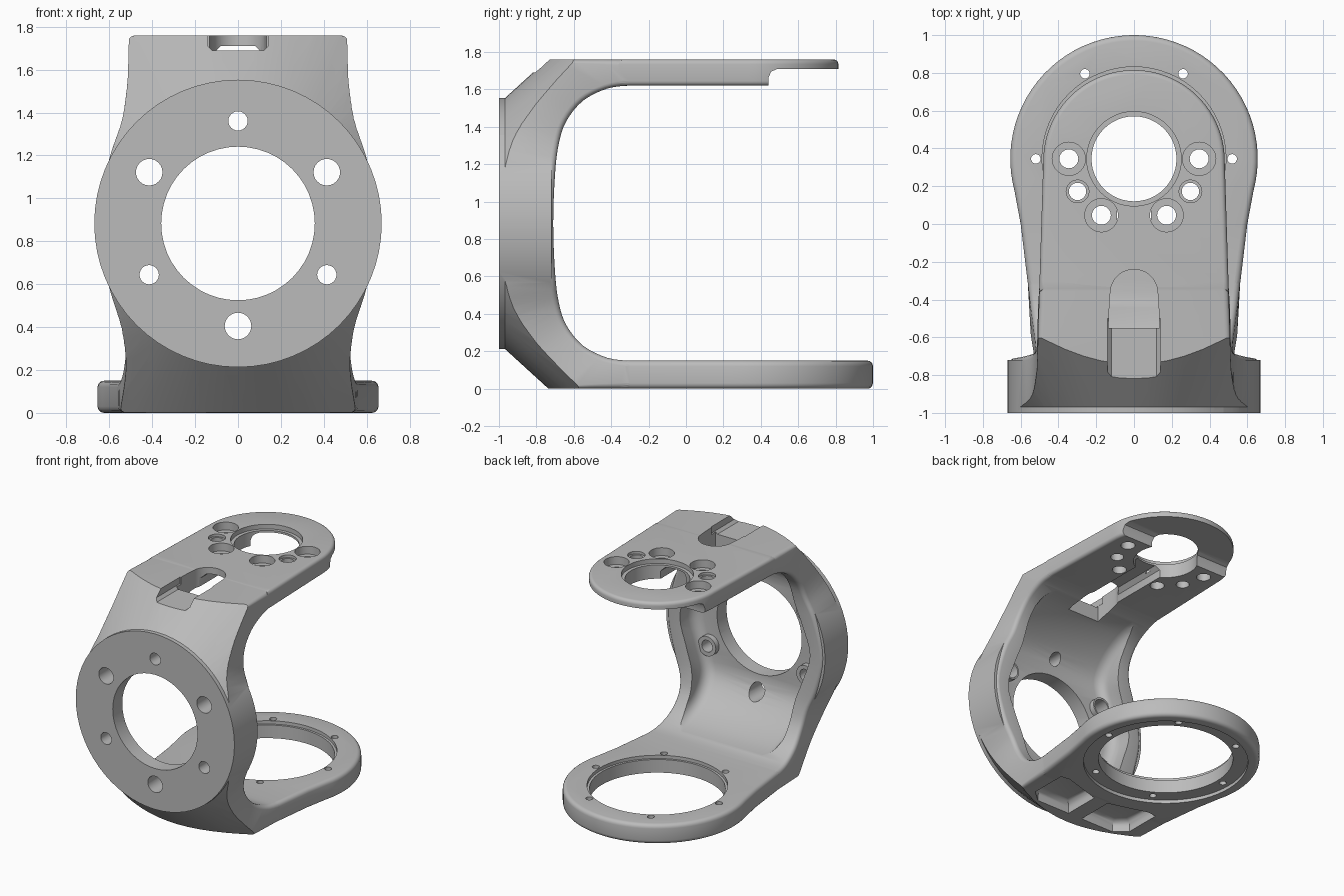
import bpy, bmesh, math
from mathutils import Vector

cube = bpy.data.objects.get("Cube")
if cube:
    bpy.data.objects.remove(cube, do_unlink=True)

metal = bpy.data.materials.new("grey_metal")
metal.use_nodes = True
GREY = (0.5, 0.5, 0.5, 1)
metal.diffuse_color = GREY
metal.node_tree.nodes["Principled BSDF"].inputs["Base Color"].default_value = GREY

TOP, RING_Y, DISC_Z = 1.76, 0.345, 0.883
QUARTER = [math.pi / 2 * k / 4 for k in range(5)]


def make(name, bm):
    bmesh.ops.recalc_face_normals(bm, faces=bm.faces)
    mesh = bpy.data.meshes.new(name)
    bm.to_mesh(mesh)
    bm.free()
    mesh.materials.append(metal)
    ob = bpy.data.objects.new(name, mesh)
    bpy.context.collection.objects.link(ob)
    return ob


def skin(name, bm, rings):
    """Join rings of vertices into a closed solid."""
    bm.faces.new(rings[0])
    bm.faces.new(rings[-1])
    for a, b in zip(rings, rings[1:]):
        for i in range(len(a)):
            j = (i + 1) % len(a)
            bm.faces.new((a[i], a[j], b[j], b[i]))
    return make(name, bm)


def inset(pts, d):
    """Move a counter-clockwise outline inwards by d."""
    out = []
    for i, p in enumerate(pts):
        p, a, b = Vector(p), Vector(pts[i - 1]), Vector(pts[(i + 1) % len(pts)])
        u, v = (p - a).normalized(), (b - p).normalized()
        m = Vector((-u.y - v.y, u.x + v.x)).normalized()
        out.append(p + m * d / max(0.5, m.dot(Vector((-u.y, u.x)))))
    return out


def layered(name, pts, axis, layers):
    """Stack outlines along an axis; layers are (height, inset) pairs."""
    place = {"x": lambda a, b, h: (h, a, b),
             "y": lambda a, b, h: (a, h, b),
             "z": lambda a, b, h: (a, b, h)}[axis]
    bm = bmesh.new()
    return skin(name, bm, [[bm.verts.new(place(a, b, h)) for a, b in inset(pts, d)]
                           for h, d in layers])


def prism(name, pts, axis, lo, hi, r=0.0):
    """Extruded outline with optional rounded rims of radius r."""
    rim = [(r * (1 - math.cos(t)), r * (1 - math.sin(t))) for t in QUARTER] if r else [(0, 0)]
    return layered(name, pts, axis,
                   [(lo + h, d) for h, d in rim] + [(hi - h, d) for h, d in reversed(rim)])


def arc(cx, cy, r, start=0, end=360, n=48):
    steps = n if end - start == 360 else n - 1
    angles = [math.radians(start + (end - start) * i / steps) for i in range(n)]
    return [(cx + r * math.cos(a), cy + r * math.sin(a)) for a in angles]


def mirrored(points):
    return points + [(-x, y) for x, y in reversed(points)]


def smooth(rows, steps=4):
    """Catmull-Rom interpolation through rows of numbers."""
    out = []
    for i in range(len(rows) - 1):
        a, b, c, d = (rows[max(0, min(len(rows) - 1, k))] for k in range(i - 1, i + 3))
        for s in range(steps):
            t = s / steps
            out.append([0.5 * (2 * q + (r - p) * t + (2 * p - 5 * q + 4 * r - u) * t * t
                               + (3 * q - p - 3 * r + u) * t ** 3)
                        for p, q, r, u in zip(a, b, c, d)])
    return out + [rows[-1]]


def loft(name, rows, inner_r, outer_r):
    """Rows: inner y, inner z, outer y, outer z, half width."""
    bm = bmesh.new()
    rings = []
    for iy, iz, oy, oz, w in smooth(rows):
        inner = Vector((0, iy, iz))
        outer = Vector((0, max(oy, -1.03), min(max(oz, 0.001), TOP - 0.001)))
        depth, way = (outer - inner).length, (outer - inner).normalized()
        half = [(w - inner_r * (1 - math.sin(t)), inner_r * (1 - math.cos(t))) for t in QUARTER]
        half += [(w - outer_r * (1 - math.cos(t)), depth - outer_r * (1 - math.sin(t)))
                 for t in QUARTER]
        rings.append([bm.verts.new(inner + way * d + Vector((x, 0, 0))) for x, d in mirrored(half)])
    return skin(name, bm, rings)


def combine(target, tool, operation):
    mod = target.modifiers.new("combine", 'BOOLEAN')
    mod.operation, mod.solver, mod.object = operation, 'EXACT', tool
    bpy.context.view_layer.objects.active = target
    bpy.ops.object.modifier_apply(modifier=mod.name)
    bpy.data.objects.remove(tool, do_unlink=True)


# Curved back wall running from the lower arm to the upper arm
bracket = loft("bracket_body", [
    (-.30, .149, -.30, .00, .563), (-.42, .165, -.60, .00, .547), (-.55, .23, -.86, .00, .53),
    (-.64, .34, -1.03, .10, .522), (-.68, .46, -1.03, .36, .542), (-.70, .62, -1.03, .60, .605),
    (-.71, .883, -1.03, .883, .66), (-.70, 1.15, -1.03, 1.17, .605), (-.68, 1.31, -1.03, 1.40, .54),
    (-.64, 1.43, -1.03, 1.66, .517), (-.55, 1.54, -.86, 1.76, .511),
    (-.42, 1.605, -.60, 1.76, .508), (-.30, 1.621, -.30, 1.76, .499)], 0.03, 0.03)

# Conical chamfer that blends the wall into the round flange
combine(bracket, layered("chamfer", arc(0, DISC_Z, .669, n=64), "y",
                         [(-.9995, 0), (-.97, 0), (1.5, -2.25)]), 'INTERSECT')

# Round mounting flange and the two arms
combine(bracket, prism("flange", arc(0, DISC_Z, .67, n=64), "y", -1, -.72), 'UNION')
lower = mirrored([(.555, -.36), (.564, -.3), (.6, 0)] + arc(0, RING_Y, .655, -15, 88, 24))
combine(bracket, prism("lower_arm", lower, "z", 0, .15, .03), 'UNION')
upper = mirrored([(.502, -.36), (.5, -.3)] + arc(0, .335, .48, 0, 88, 22))
combine(bracket, prism("upper_arm", upper, "z", 1.62, TOP, .025), 'UNION')

# Hollow inside the wall
combine(bracket, loft("hollow", [
    (-.35, .30, -.36, .16, .42), (-.50, .40, -.55, .19, .42), (-.55, .50, -.74, .28, .42),
    (-.60, .58, -.87, .43, .44), (-.60, .70, -.885, .62, .49), (-.60, .883, -.885, .883, .55),
    (-.60, 1.07, -.885, 1.15, .49), (-.60, 1.19, -.87, 1.34, .44), (-.55, 1.27, -.74, 1.48, .42),
    (-.50, 1.37, -.55, 1.58, .42), (-.35, 1.47, -.36, 1.61, .42)], 0.02, 0.08), 'DIFFERENCE')

# Small bosses around the side holes
for x in (-.415, .415):
    for z in (DISC_Z - .24, DISC_Z + .24):
        combine(bracket, prism("boss", arc(x, z, .075, n=32), "y", -.93, -.845), 'UNION')


def cut(pts, axis, lo, hi, r=0.0):
    combine(bracket, prism("cutter", pts, axis, lo, hi, r), 'DIFFERENCE')


# Flange bore and six holes of alternating size
cut(arc(0, DISC_Z, .358), "y", -1.2, -.5)
for i in range(6):
    a = math.radians(90 + 60 * i)
    r = .062 if i in (1, 3, 5) else .045
    cut(arc(.478 * math.cos(a), DISC_Z + .478 * math.sin(a), r, n=24), "y", -1.2, -.66)

# Lower ring: bore, top lip, underside recess, screw holes
cut(arc(0, RING_Y, .47, n=64), "z", -.1, .3)
cut(arc(0, RING_Y, .487, n=64), "z", .125, .3)
cut(arc(0, RING_Y, .575, n=64), "z", -.1, .025)
for i in range(6):
    a = math.radians(60 * i)
    cut(arc(.52 * math.cos(a), RING_Y + .52 * math.sin(a), .025, n=20), "z", -.1, .3)

# Underside lightening pockets
pocket = [(.06, -.64), (.34, -.64), (.43, -.56), (.43, -.28), (.36, -.27), (.06, -.36)]
for outline in (pocket, [(-x, y) for x, y in reversed(pocket)]):
    cut(outline, "z", -.09, .085, .05)

# Upper arm: thinned tip, bore with lip, counterbored and plain holes
cut([(1.2, 1.5), (1.2, 1.71), (.49, 1.71), (.455, 1.695), (.44, 1.66), (.44, 1.5)], "x", -.8, .8)
cut(arc(0, RING_Y, .225), "z", 1.5, 1.9)
cut(arc(0, RING_Y, .25), "z", 1.725, 1.9)
for deg in (0, -30, -60, -120, -150, -180):
    a = math.radians(deg)
    x, y = .345 * math.cos(a), RING_Y + .345 * math.sin(a)
    plain = deg in (-30, -150)
    cut(arc(x, y, .046 if plain else .05, n=24), "z", 1.5, 1.9)
    cut(arc(x, y, .06 if plain else .088, n=32), "z", 1.74 if plain else 1.70, 1.9)

# Cable slot, the open channel leading to it and the groove under the arm
cut(mirrored([(.135, -.55), (.13, -.42)] + arc(0, -.365, .125, 5, 88, 10)), "z", 1.4, 1.9)
cut([(-.14, 1.71), (-.12, 1.69), (.12, 1.69), (.14, 1.71), (.14, 1.9), (-.14, 1.9)], "y", -1.1, -.5)
cut([(-.11, 1.4), (.11, 1.4), (.11, 1.68), (.08, 1.71), (-.08, 1.71), (-.11, 1.68)], "y", -.52, .3)

bpy.ops.object.select_all(action='DESELECT')
bracket.select_set(True)
bpy.context.view_layer.objects.active = bracket
bpy.ops.object.shade_smooth_by_angle(angle=math.radians(32))
